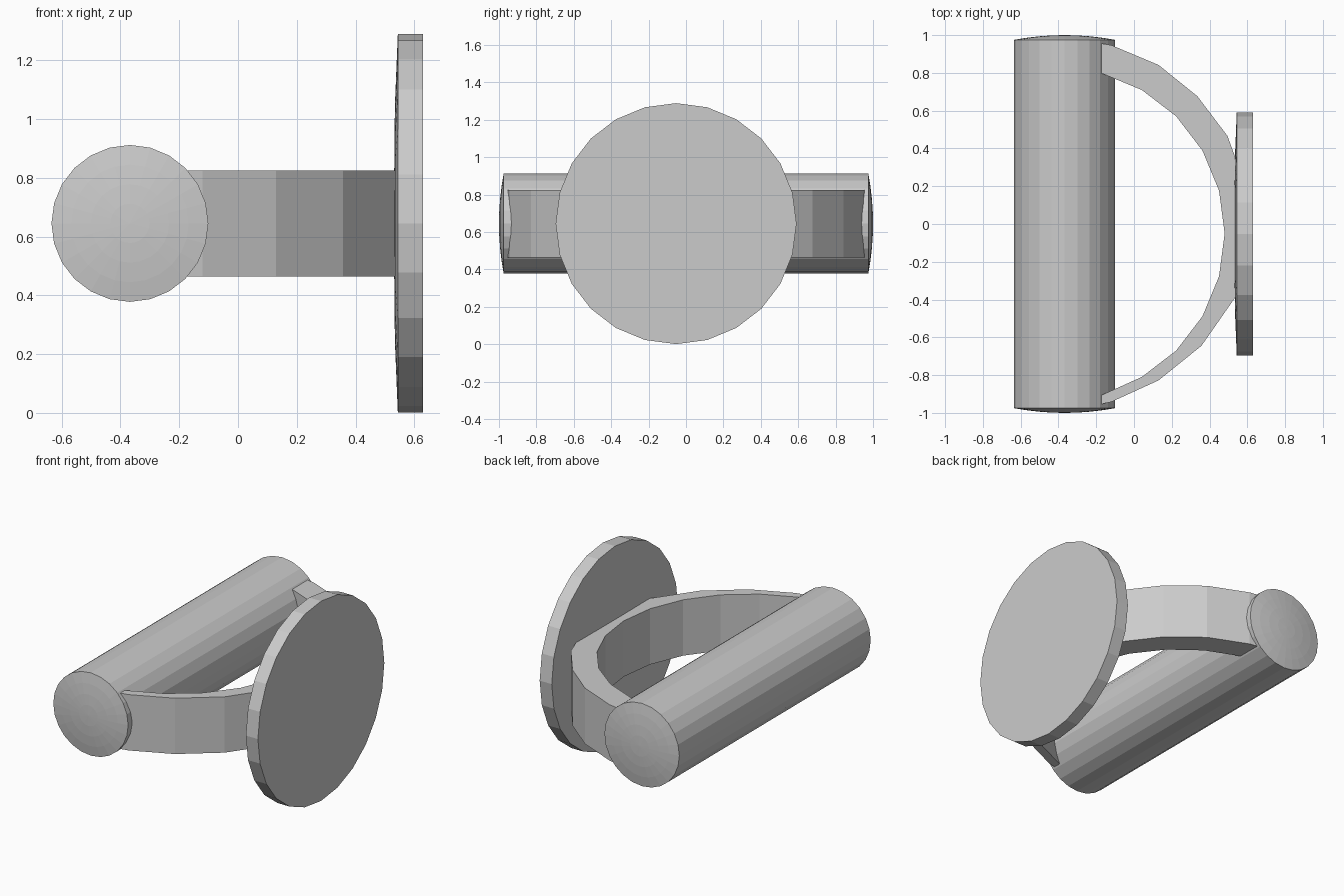
import bpy, bmesh
from math import cos, sin, pi, radians

if "Cube" in bpy.data.objects:
    bpy.data.objects.remove(bpy.data.objects["Cube"])


def make_object(name, bm):
    bmesh.ops.remove_doubles(bm, verts=bm.verts, dist=1e-5)
    bmesh.ops.recalc_face_normals(bm, faces=bm.faces)
    mesh = bpy.data.meshes.new(name)
    bm.to_mesh(mesh)
    bm.free()
    obj = bpy.data.objects.new(name, mesh)
    bpy.context.collection.objects.link(obj)
    return obj


def lathe(name, profile, place, sides=24):
    """Revolve (radius, height) pairs; place() maps ring coords to the model."""
    bm = bmesh.new()
    rings = []
    for r, h in profile:
        angles = [2 * pi * i / sides for i in range(sides)] if r else [0]
        rings.append([bm.verts.new(place(r * cos(a), r * sin(a), h)) for a in angles])
    for a, b in zip(rings, rings[1:]):
        for i in range(sides):
            corners = []
            for v in (a[i % len(a)], a[(i + 1) % len(a)],
                      b[(i + 1) % len(b)], b[i % len(b)]):
                if v not in corners:
                    corners.append(v)
            bm.faces.new(corners)
    return make_object(name, bm)


MID_Z = 0.645

# Long grip cylinder with shallow domed ends
R = 0.267
dome = [(R * f, 0.975 + 0.025 * (1 - f * f)) for f in (1, 0.75, 0.5, 0.25, 0)]
profile = [(r, -h) for r, h in reversed(dome)] + dome
lathe("grip_cylinder", profile, lambda u, v, h: (-0.368 + u, h, MID_Z + v))

# Round plate, flat outside and very slightly domed inside
lathe("round_plate", [(0, 0.53), (0.4, 0.534), (0.644, 0.544), (0.644, 0.63), (0, 0.63)],
      lambda u, v, h: (h, -0.053 + u, MID_Z + v))

# Curved bracket: faceted inner arc, thicker at the back than at the front
inner = [(-0.397 + 0.877 * cos(radians(a)), -0.05 + 0.877 * sin(radians(a)))
         for a in range(-75, 76, 15)]
inner[0] = (-0.17, -0.905)
outer = [(0.335, 0.677), (0.495, 0.466), (0.57, 0.26), (0.57, -0.34), (0.357, -0.645)]
outline = ([(-0.25, -0.935)] + inner + [(-0.25, 0.815), (-0.25, 0.968), (-0.12, 0.947), (0.13, 0.842)]
           + outer + [(0.13, -0.828), (-0.12, -0.942), (-0.25, -0.97)])
bm = bmesh.new()
face = bm.faces.new([bm.verts.new((x, y, 0.465)) for x, y in outline])
top = bmesh.ops.extrude_face_region(bm, geom=[face])["geom"]
bmesh.ops.translate(bm, vec=(0, 0, 0.36),
                    verts=[g for g in top if isinstance(g, bmesh.types.BMVert)])
make_object("curved_bracket", bm)
